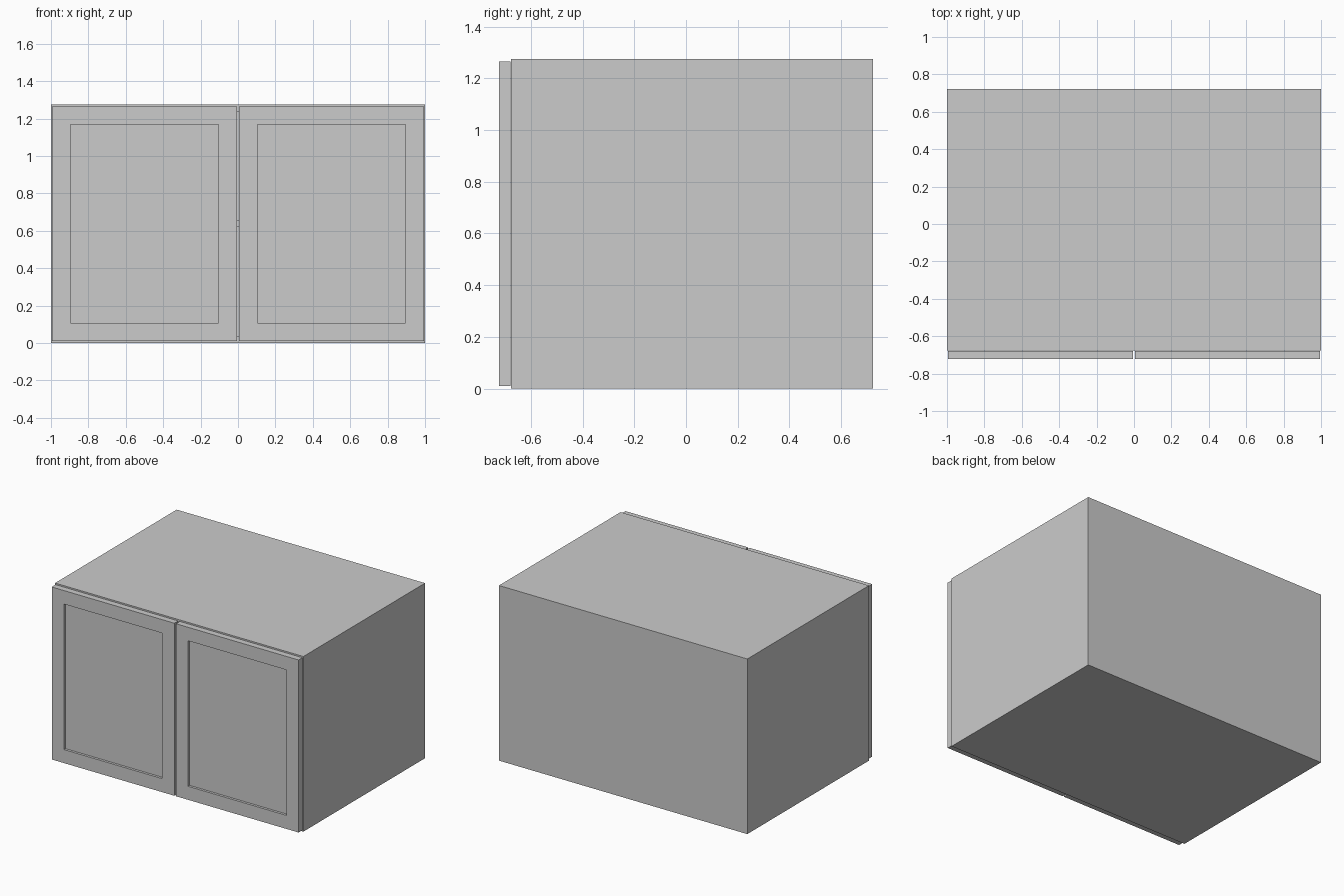
import bpy, bmesh
from mathutils import Vector

if "Cube" in bpy.data.objects:
    bpy.data.objects.remove(bpy.data.objects["Cube"])

T = 0.038                       # board thickness
H = 1.275                       # cabinet height
Y0, Y1 = -0.676, 0.723          # carcass front and back


def new_object(name, bm):
    mesh = bpy.data.meshes.new(name)
    bm.to_mesh(mesh)
    bm.free()
    ob = bpy.data.objects.new(name, mesh)
    bpy.context.collection.objects.link(ob)
    return ob


def box_mesh(lo, hi):
    lo, hi = Vector(lo), Vector(hi)
    bm = bmesh.new()
    bmesh.ops.create_cube(bm, size=1)
    bmesh.ops.scale(bm, vec=hi - lo, verts=bm.verts)
    bmesh.ops.translate(bm, vec=(lo + hi) / 2, verts=bm.verts)
    return bm


def board(name, lo, hi):
    return new_object(name, box_mesh(lo, hi))


def door(name, x0, x1):
    # Slab with a framed, recessed front panel
    bm = box_mesh((x0, -0.723, 0.01), (x1, -0.679, 1.266))
    bm.normal_update()
    front = min(bm.faces, key=lambda f: f.calc_center_median().y)
    bmesh.ops.inset_region(bm, faces=[front], thickness=0.139)
    rim = bmesh.ops.extrude_discrete_faces(bm, faces=[front])
    panel = rim["faces"][0]
    bmesh.ops.translate(bm, vec=(0, 0.018, 0), verts=panel.verts)
    bmesh.ops.recalc_face_normals(bm, faces=bm.faces)
    return new_object(name, bm)


# Side panels
board("left_side", (-1, Y0, 0), (-1 + T, Y1, H))
board("right_side", (1 - T, Y0, 0), (1, Y1, H))

# Top, shelf and bottom boards between the sides
xi = 1 - T
board("bottom_board", (-xi, Y0, 0), (xi, Y1, T))
board("top_board", (-xi, Y0, H - T), (xi, Y1, H))
board("middle_shelf", (-xi, Y0, 0.62), (xi, Y1 - T, 0.62 + T))

# Back panel
board("back_panel", (-xi, Y1 - T, T), (xi, Y1, H - T))

# Pair of doors
door("left_door", -0.994, -0.006)
door("right_door", 0.006, 0.994)
